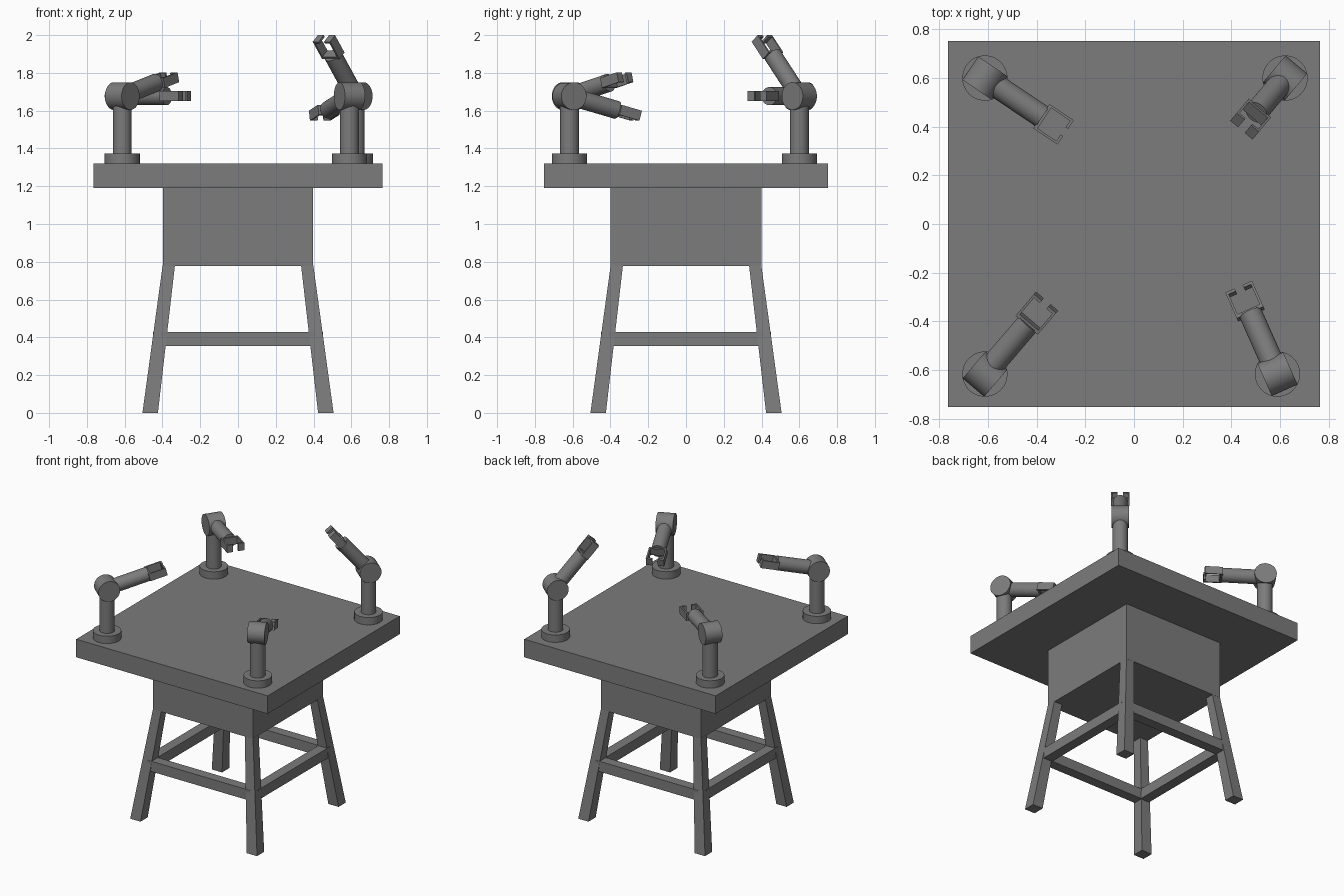
import bpy, bmesh, math
from mathutils import Matrix, Vector

if "Cube" in bpy.data.objects:
    bpy.data.objects.remove(bpy.data.objects["Cube"])

grey = bpy.data.materials.new("mid_grey")
grey.diffuse_color = (0.2, 0.2, 0.2, 1)
grey.use_nodes = True
grey.node_tree.nodes["Principled BSDF"].inputs["Base Color"].default_value = grey.diffuse_color


def finish(name, bm, matrix=Matrix(), smooth=False):
    bm.transform(matrix)
    bmesh.ops.recalc_face_normals(bm, faces=bm.faces)
    if smooth:
        for f in bm.faces:
            f.smooth = len(f.verts) == 4      # caps stay flat
        for e in bm.edges:
            e.smooth = e.calc_face_angle(0) < math.radians(30)
    mesh = bpy.data.meshes.new(name)
    bm.to_mesh(mesh)
    bm.free()
    mesh.materials.append(grey)
    bpy.context.collection.objects.link(bpy.data.objects.new(name, mesh))


def box(name, lo, hi, matrix=Matrix()):
    lo, hi = Vector(lo), Vector(hi)
    bm = bmesh.new()
    bmesh.ops.create_cube(bm, size=1)
    bm.transform(Matrix.Translation((lo + hi) / 2) @ Matrix.Diagonal((*(hi - lo), 1)))
    finish(name, bm, matrix)


def cylinder(name, radius, a, b, matrix=Matrix()):
    a, b = Vector(a), Vector(b)
    bm = bmesh.new()
    bmesh.ops.create_cone(bm, cap_ends=True, segments=40, radius1=radius,
                          radius2=radius, depth=(b - a).length)
    turn = Vector((0, 0, 1)).rotation_difference(b - a).to_matrix().to_4x4()
    finish(name, bm, matrix @ Matrix.Translation((a + b) / 2) @ turn, True)


def leg(name, sx, sy):
    # splayed bar between a square at the floor and a square under the body
    bm = bmesh.new()
    rings = []
    for z, i, o in ((0, 0.424, 0.506), (0.78, 0.334, 0.399)):
        rings.append([bm.verts.new((sx * x, sy * y, z))
                      for x, y in ((i, i), (o, i), (o, o), (i, o))])
    for r in rings:
        bm.faces.new(r)
    for k in range(4):
        n = (k + 1) % 4
        bm.faces.new((rings[0][k], rings[0][n], rings[1][n], rings[1][k]))
    finish(name, bm)


# table
box("table_top", (-0.764, -0.753, 1.19), (0.764, 0.753, 1.32))
box("body", (-0.398, -0.4, 0.777), (0.398, 0.4, 1.19))
for sx in (-1, 1):
    for sy in (-1, 1):
        leg("leg", sx, sy)

# rungs between the legs
for k in range(4):
    box("rung", (-0.41, -0.45, 0.353), (0.41, -0.378, 0.427),
        Matrix.Rotation(k * math.pi / 2, 4, 'Z'))


# robot arm: pedestal, joint, forearm and gripper
def robot_arm(x, y, heading, lift):
    base = Matrix.Translation((x, y, 0)) @ Matrix.Rotation(math.radians(heading), 4, 'Z')
    cylinder("arm_base", 0.093, (0, 0, 1.32), (0, 0, 1.373), base)
    cylinder("arm_column", 0.05, (0, 0, 1.373), (0, 0, 1.66), base)
    joint = (base @ Matrix.Translation((0, 0, 1.677))
             @ Matrix.Rotation(-math.radians(lift), 4, 'Y'))
    cylinder("arm_joint", 0.073, (0, -0.058, 0), (0, 0.058, 0), joint)
    cylinder("forearm", 0.048, (0, 0, 0), (0.285, 0, 0), joint)
    box("gripper_palm", (0.28, -0.06, -0.027), (0.295, 0.06, 0.027), joint)
    for s in (-1, 1):
        y0, y1 = sorted((s * 0.05, s * 0.06))
        box("gripper_finger", (0.295, y0, -0.027), (0.4, y1, 0.027), joint)
        y0, y1 = sorted((s * 0.018, s * 0.05))
        box("gripper_tip", (0.388, y0, -0.027), (0.4, y1, 0.027), joint)


robot_arm(-0.613, -0.617, 49.5, 14.5)
robot_arm(-0.613, 0.6, -34, 0)
robot_arm(0.59, -0.617, 114, -15)
robot_arm(0.621, 0.6, 230, 49.7)
